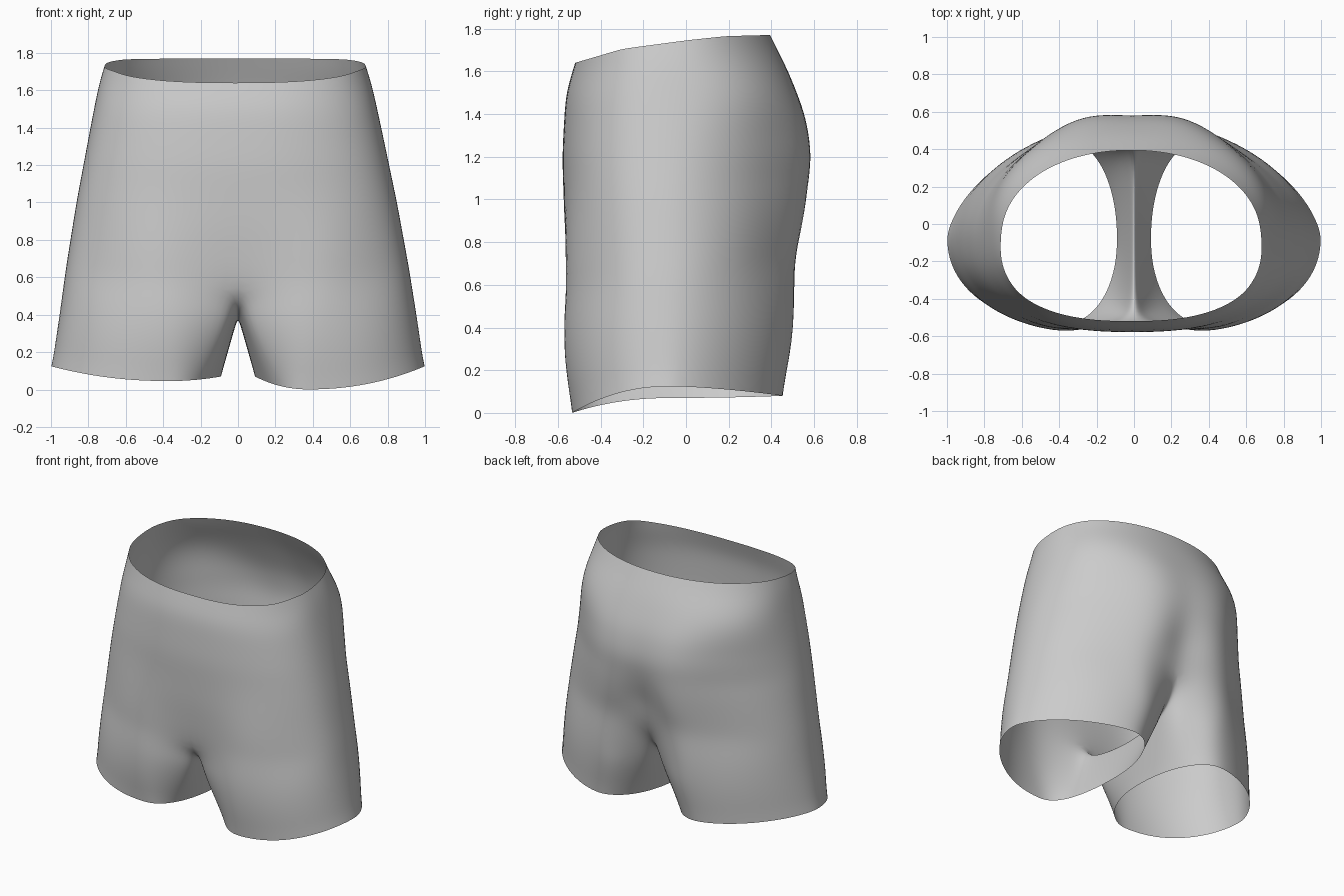
import bpy, bmesh, math
from mathutils import Vector

cube = bpy.data.objects.get("Cube")
if cube:
    bpy.data.objects.remove(cube, do_unlink=True)

OUTER, INNER, BODY_RINGS, LEG_RINGS = 32, 14, 16, 9
MID_Y = -0.08

# Body profiles, as (height, distance) pairs
WIDTH = [(0.4, 0.96), (0.65, 0.92), (1.0, 0.86), (1.35, 0.79), (1.57, 0.745), (1.68, 0.72), (1.74, 0.695)]
FRONT = [(0.4, 0.555), (0.8, 0.565), (1.2, 0.582), (1.5, 0.565), (1.64, 0.52)]
BACK = [(0.4, 0.47), (0.65, 0.512), (0.82, 0.54), (1.0, 0.567), (1.2, 0.58), (1.4, 0.555), (1.6, 0.483), (1.77, 0.395)]
WAIST = [(-0.52, 1.64), (-0.4, 1.675), (-0.3, 1.705), (0.0, 1.745), (0.2, 1.765), (0.4, 1.77)]
# Squareness of the back corners by height
SQUARE = [(0.7, 1.95), (1.1, 1.85), (1.3, 2.0), (1.52, 2.35), (1.7, 2.1)]


def sample(table, t):
    """Linear lookup in a table of pairs."""
    if t <= table[0][0]:
        return table[0][1]
    for (a, u), (b, v) in zip(table, table[1:]):
        if t <= b:
            return u + (v - u) * (t - a) / (b - a)
    return table[-1][1]


def power(value, p):
    return math.copysign(abs(value) ** (2 / p), value)


def ramp(z, high, low):
    """Smooth rise from 0 at the high level to 1 at the low level."""
    t = min(1, max(0, (high - z) / (high - low)))
    return t * t * (3 - 2 * t)


def bump(x, centre, width):
    return math.exp(-((x - centre) / width) ** 2)


def body_point(angle, z):
    """Half section of the body, from front centre to back centre."""
    rear = angle > 0
    p = sample(SQUARE, z) if rear else 2.45
    depth = sample(BACK, z) - MID_Y if rear else sample(FRONT, z) + MID_Y
    x = sample(WIDTH, z) * power(max(math.cos(angle), 0), p)
    y = MID_Y + depth * power(math.sin(angle), p)
    # Buttock and thigh swells, split by a cleft behind and a fold in front
    if rear:
        y += 0.04 * ramp(z, 1.6, 1.2) * bump(x, 0.29, 0.21) * math.sin(angle)
        y -= 0.1 * ramp(z, 1.25, 0.6) * bump(x, 0, 0.14)
    else:
        y += 0.035 * ramp(z, 1.2, 0.65) * bump(x, 0.48, 0.24) * math.sin(angle)
        y += 0.045 * ramp(z, 0.9, 0.55) * bump(x, 0, 0.13)
    return Vector((x, y, z))


def hem_point(angle, side):
    """Leg opening, with the inseam at angle pi."""
    c, s = math.cos(angle), math.sin(angle)
    p = 2.1 if c < 0 else (1.6 if s > 0 else 2.1)
    x = 0.38 + (0.62 if c > 0 else 0.29) * power(c, p)
    y = MID_Y + (0.535 if s > 0 else 0.455) * power(s, p)
    front = 0.0 if side > 0 else 0.045
    z = c * c * (0.125 if c > 0 else 0.07) + s * s * (0.08 if s > 0 else front)
    return Vector((x, y, z))


def skin(bm, rings, closed):
    for a, b in zip(rings, rings[1:]):
        n = len(a)
        for i in range(n if closed else n - 1):
            j = (i + 1) % n
            bm.faces.new((a[i], a[j], b[j], b[i]))


def build_half(bm, side):
    def add(p):
        return bm.verts.new((side * p.x, p.y, p.z))

    angles = [math.pi * (i / OUTER - 0.5) for i in range(OUTER + 1)]
    # Body, from waist down to the fork
    body = []
    for k in range(BODY_RINGS + 1):
        f = k / BODY_RINGS
        ring = []
        for a in angles:
            top = sample(WAIST, body_point(a, 1.71).y)
            fork = 0.65 + 0.07 * math.sin(a)
            ring.append(body_point(a, top + (fork - top) * f))
        body.append(ring)
    body_verts = [[add(p) for p in ring] for ring in body]
    skin(bm, body_verts, False)

    # Saddle between the legs closes the leg loop
    first, last = body[-1][0], body[-1][-1]
    saddle = []
    for i in range(1, INNER):
        t = math.pi * i / INNER
        p = last.lerp(first, (1 - math.cos(t)) / 2)
        p.z += (0.385 - p.z) * math.sin(t) ** 0.8
        p.x = 0
        saddle.append(p)
    start = body[-1] + saddle

    # Leg, from the fork down to the hem, fuller at front and back
    reach = math.radians(130)
    hem_angles = [a / (math.pi / 2) * reach for a in angles]
    hem_angles += [reach + (2 * math.pi - 2 * reach) * i / INNER for i in range(1, INNER)]
    hem = [hem_point(a, side) for a in hem_angles]
    loops = [body_verts[-1] + [add(p) for p in saddle]]
    for k in range(1, LEG_RINGS + 1):
        f = k / LEG_RINGS
        loop = []
        for a, b, angle in zip(start, hem, hem_angles):
            p = a.lerp(b, f)
            p.y += 0.028 * math.sin(math.pi * f) * math.sin(angle)
            loop.append(add(p))
        loops.append(loop)
    skin(bm, loops, True)


bm = bmesh.new()
for side in (1, -1):
    build_half(bm, side)
bmesh.ops.remove_doubles(bm, verts=bm.verts, dist=0.0005)

# Soften the cloth around the fork and then everywhere slightly
for reach, low, high, count in ((0.28, 0.42, 0.8, 5), (2, 0, 2, 2)):
    for _ in range(count):
        soft = [v for v in bm.verts if not v.is_boundary and abs(v.co.x) < reach and low < v.co.z < high]
        bmesh.ops.smooth_vert(bm, verts=soft, factor=0.5, use_axis_x=True, use_axis_y=True, use_axis_z=True)

# Waist leans slightly to the right
for v in bm.verts:
    v.co.x -= 0.015 * max(0, v.co.z - 0.4) / 1.3
bmesh.ops.recalc_face_normals(bm, faces=bm.faces)
# Make the outside face outward
probe = max(bm.faces, key=lambda f: f.calc_center_median().x)
if probe.normal.x < 0:
    bmesh.ops.reverse_faces(bm, faces=bm.faces)

mesh = bpy.data.meshes.new("shorts")
bm.to_mesh(mesh)
bm.free()
shorts = bpy.data.objects.new("shorts", mesh)
bpy.context.collection.objects.link(shorts)

cloth = bpy.data.materials.new("light grey cloth")
cloth.use_nodes = True
cloth.diffuse_color = (0.6, 0.6, 0.6, 1)
cloth.node_tree.nodes["Principled BSDF"].inputs["Base Color"].default_value = (0.6, 0.6, 0.6, 1)
mesh.materials.append(cloth)

smooth = shorts.modifiers.new("smooth surface", "SUBSURF")
smooth.levels = smooth.render_levels = 1
mesh.polygons.foreach_set("use_smooth", [True] * len(mesh.polygons))
